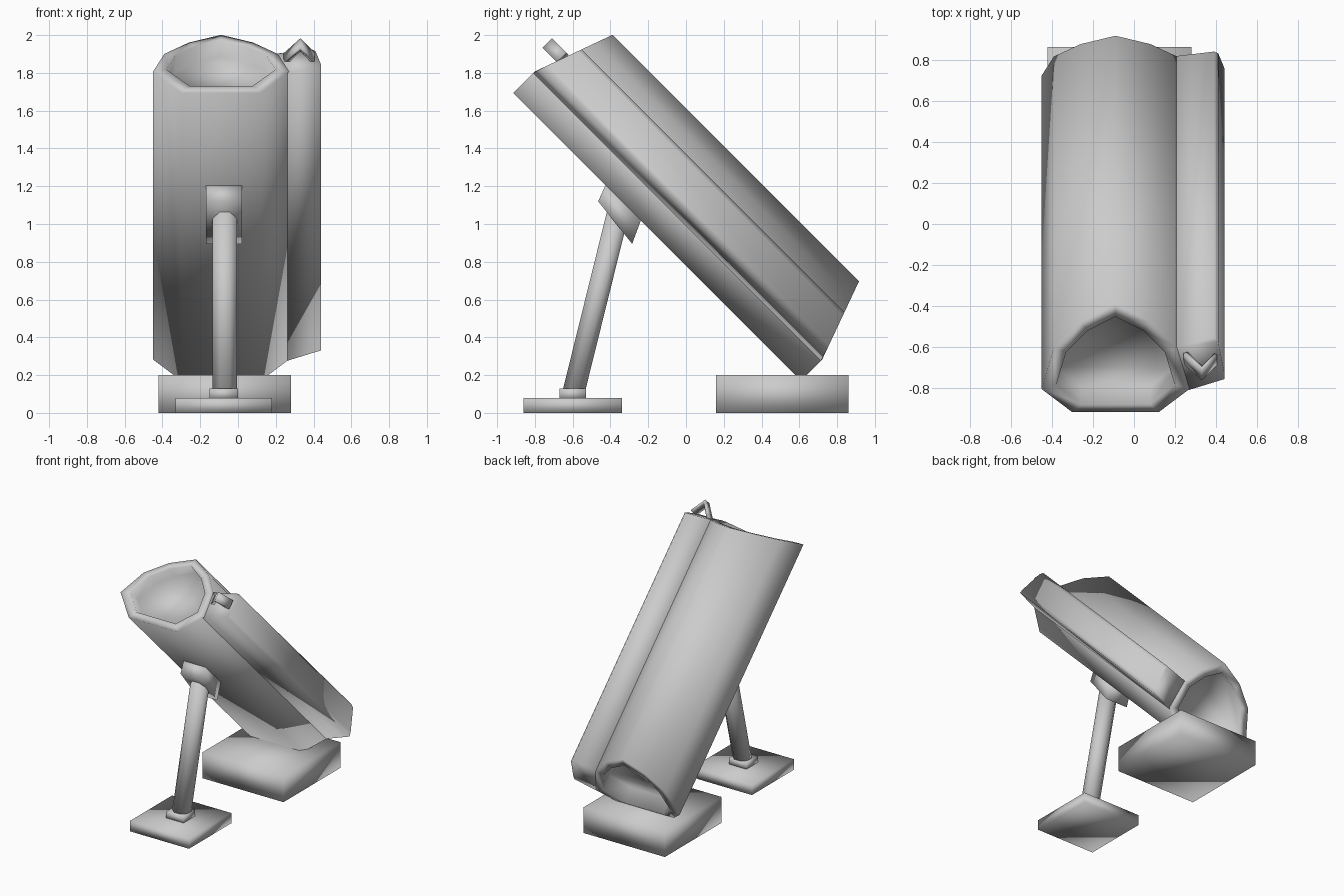
import bpy, bmesh, math
from mathutils import Vector

if "Cube" in bpy.data.objects:
    bpy.data.objects.remove(bpy.data.objects["Cube"])

R2 = math.sqrt(2)


def tilt(x, v, u):
    """Tube space (x, v = across, u = along the 45 degree axis) to world."""
    return Vector((x, (v - u) / R2, (v + u) / R2))


def finish(name, bm):
    bmesh.ops.recalc_face_normals(bm, faces=bm.faces[:])
    me = bpy.data.meshes.new(name)
    bm.to_mesh(me)
    bm.free()
    for p in me.polygons:
        p.use_smooth = True
    ob = bpy.data.objects.new(name, me)
    bpy.context.collection.objects.link(ob)
    return ob


def loft(name, rings):
    """Skin a list of equal-length rings and cap both ends."""
    bm = bmesh.new()
    vs = [[bm.verts.new(p) for p in r] for r in rings]
    n = len(vs[0])
    for a, b in zip(vs, vs[1:]):
        for i in range(n):
            j = (i + 1) % n
            bm.faces.new((a[i], a[j], b[j], b[i]))
    bm.faces.new(vs[0][::-1])
    bm.faces.new(vs[-1])
    return finish(name, bm)


def box(name, x0, x1, y0, y1, z0, z1):
    ring = [(x0, y0), (x1, y0), (x1, y1), (x0, y1)]
    return loft(name, [[(x, y, z) for x, y in ring] for z in (z0, z1)])


# the tube ends slope inward above the lower lip
def top_u(v):
    return 1.845 - 0.36 * max(0, v - 0.71)


def bottom_u(v):
    return -0.31 + 0.36 * max(0, v - 0.71)


# main tube: arched section, recessed at both ends
CX, CV = -0.09, 0.82
half = [(0.21, 0.55), (0.36, 0.71), (0.30, 0.917), (0.17, 1.05)]
section = [(CX + x, v) for x, v in half] + [(CX, 1.14)]
section += [(CX - x, v) for x, v in reversed(half)]
inner = [(CX + (x - CX) * 0.8, CV + (v - CV) * 0.8) for x, v in section]
DEPTH = 0.12


def ring(sec, end, shift=0.0):
    return [tilt(x, v, end(v) + shift) for x, v in sec]


loft("main_tube", [
    ring(inner, bottom_u, DEPTH), ring(inner, bottom_u), ring(section, bottom_u),
    ring(section, top_u), ring(inner, top_u), ring(inner, top_u, -DEPTH)])

# side housing along the right of the tube
side = [(0.26, 0.70), (0.44, 0.76), (0.44, 0.79), (0.41, 0.95), (0.39, 0.97), (0.20, 0.92)]
loft("side_housing", [ring(side, bottom_u), ring(side, top_u)])

# bent strip sight on the upper end of the housing
strip = [(0.24, 1.79), (0.33, 1.905), (0.405, 1.80), (0.39, 1.79), (0.33, 1.875), (0.26, 1.78)]
loft("bent_sight", [[tilt(x, v, u) for x, u in strip] for v in (0.83, 0.90)])

# bracket under the tube
prof = [(-0.42, 1.22), (-0.465, 1.12), (-0.285, 0.895), (-0.235, 1.03)]
loft("bracket", [[(x, y, z) for y, z in prof] for x in (-0.17, 0.02)])

# leaning front leg
leg = []
for y, z in ((-0.60, 0.09), (-0.35, 1.10)):
    leg.append([(-0.07 + 0.07 * math.cos(a), y + 0.065 * math.sin(a), z)
                for a in (math.radians(22.5 + 45 * i) for i in range(8))])
loft("front_leg", leg)

# foot, collar and rear base block
box("leg_collar", -0.15, 0.0, -0.67, -0.53, 0.07, 0.13)
box("foot_plate", -0.33, 0.18, -0.86, -0.34, 0.0, 0.08)
box("rear_base", -0.42, 0.28, 0.16, 0.86, 0.0, 0.20)
